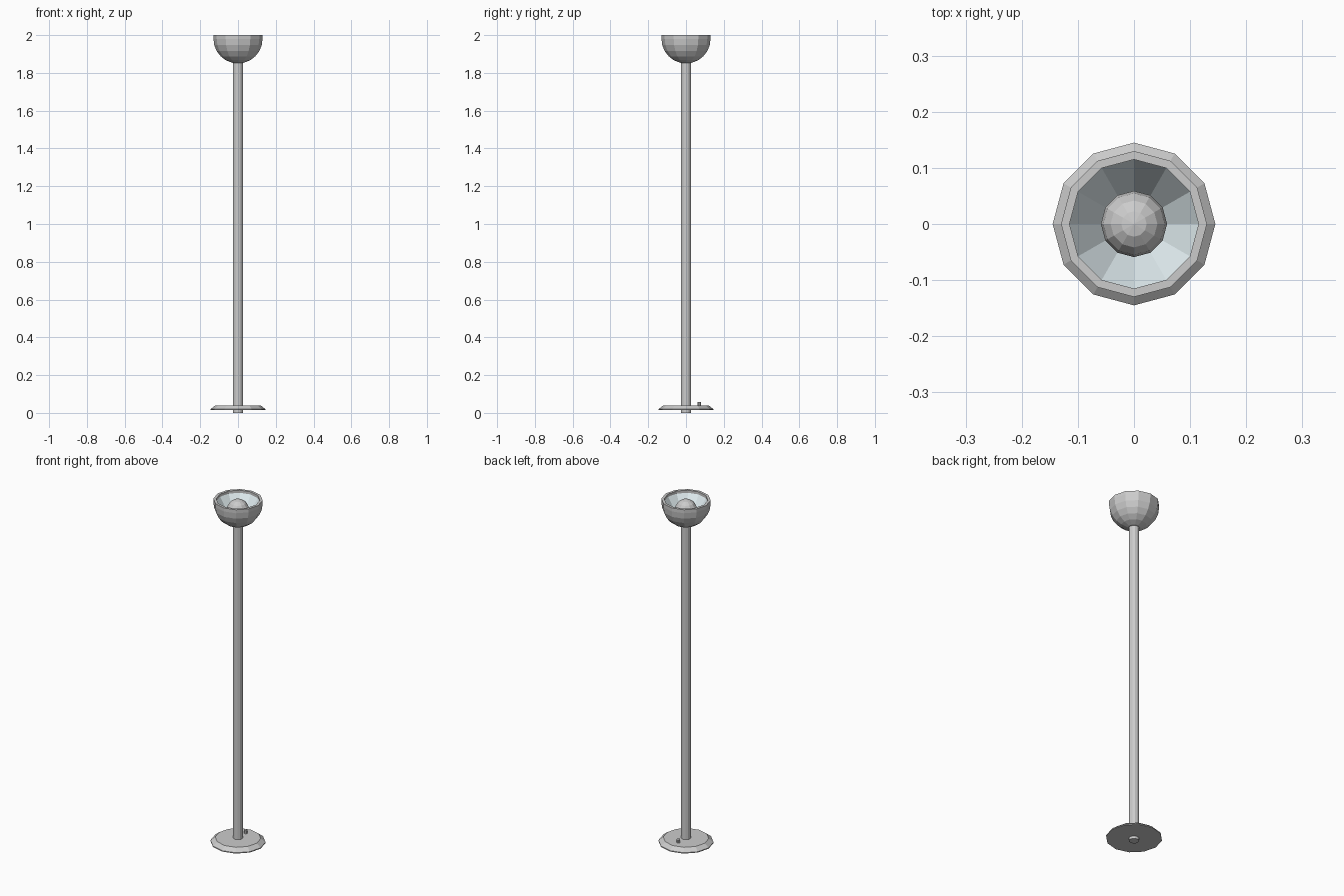
import bpy, bmesh
from math import sin, cos, pi, radians

if "Cube" in bpy.data.objects:
    bpy.data.objects.remove(bpy.data.objects["Cube"])

SIDES = 12


def lathe(name, profile, x=0, y=0, sides=SIDES, color=None):
    """Spin an (r, z) profile about a vertical axis; r = 0 makes a pole."""
    bm = bmesh.new()
    rings = []
    for r, z in profile:
        n = 1 if r == 0 else sides
        rings.append([bm.verts.new((x + r * cos(2 * pi * i / sides),
                                    y + r * sin(2 * pi * i / sides), z))
                      for i in range(n)])
    for a, b in zip(rings, rings[1:]):
        for i in range(sides):
            j = (i + 1) % sides
            quad = [a[i % len(a)], a[j % len(a)], b[j % len(b)], b[i % len(b)]]
            bm.faces.new(list(dict.fromkeys(quad)))
    me = bpy.data.meshes.new(name)
    bm.to_mesh(me)
    bm.free()
    ob = bpy.data.objects.new(name, me)
    bpy.context.collection.objects.link(ob)
    if color:
        mat = bpy.data.materials.new(name + "_colour")
        mat.diffuse_color = color
        mat.use_nodes = True
        mat.node_tree.nodes["Principled BSDF"].inputs["Base Color"].default_value = mat.diffuse_color
        me.materials.append(mat)
    return ob


def arc(radius, cz, start, end, steps):
    """Profile points on a circle, by latitude in degrees."""
    pts = []
    for k in range(steps + 1):
        t = radians(start + (end - start) * k / steps)
        r = radius * cos(t)
        pts.append((0 if r < 1e-5 else r, cz + radius * sin(t)))
    return pts


# Foot plate with bevelled edge, and its switch
lathe("base", [(0, 0.015), (0.145, 0.015), (0.145, 0.02), (0.12, 0.04), (0, 0.04)])
lathe("switch", [(0, 0.035), (0.01, 0.035), (0.01, 0.058), (0, 0.058)], y=0.07, sides=8)

# Pole, poking slightly below the plate
lathe("pole", [(0, 0), (0.026, 0), (0.026, 1.86), (0, 1.86)])

# Outer bowl with a flat rim
lathe("bowl", arc(0.13, 1.98, -90, 0, 6) + [(0.13, 2.0), (0.115, 2.0), (0.115, 1.985)])

# Pale reflector inside the bowl
lathe("reflector", [(0.115, 1.985), (0.055, 1.89), (0, 1.89)][::-1],
      color=(0.78, 0.88, 0.91, 1))

# Round bulb
lathe("bulb", arc(0.059, 1.94, -90, 90, 8))
